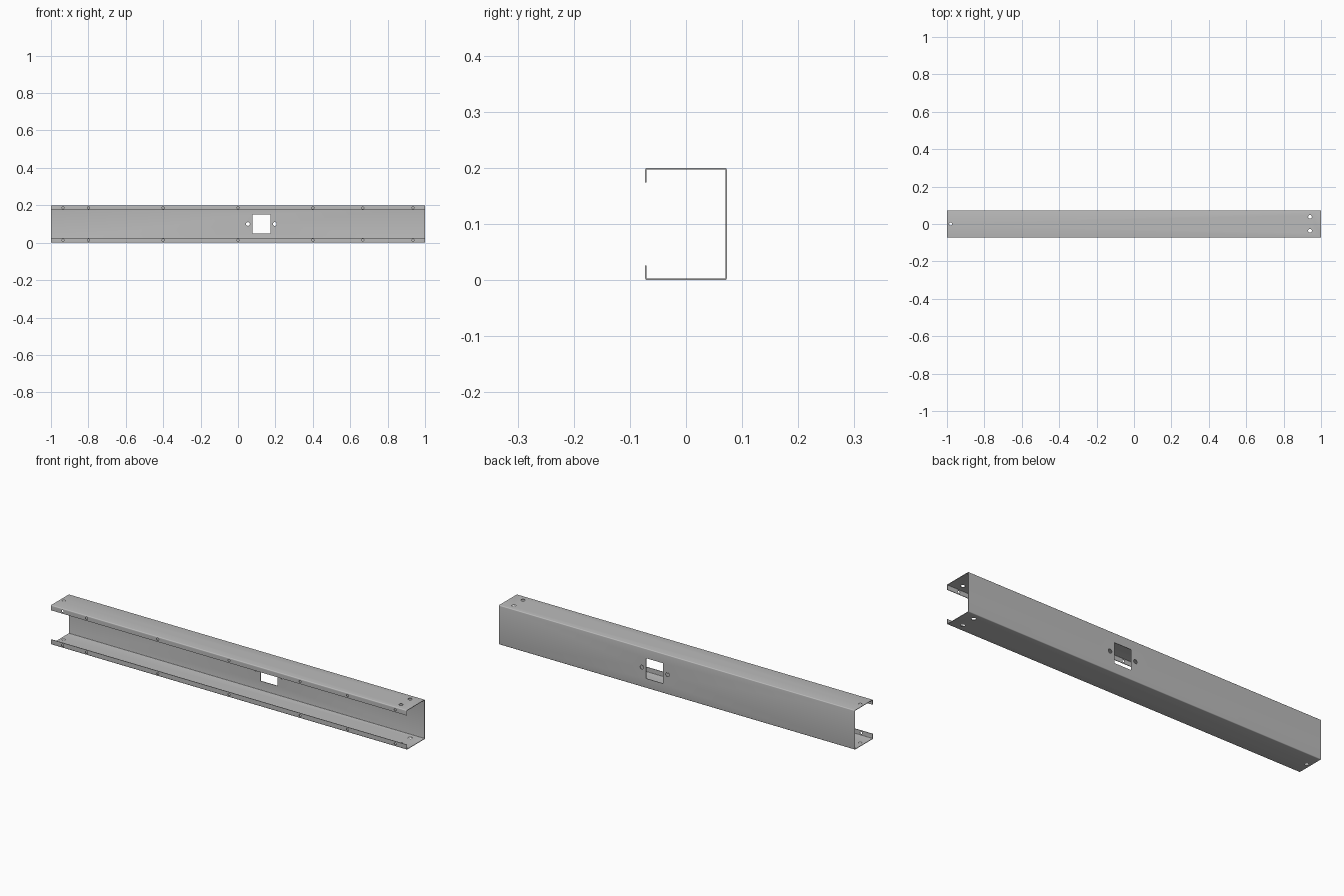
import bpy
import bmesh
from math import cos, sin, pi, radians
from mathutils import Matrix, Vector

if "Cube" in bpy.data.objects:
    bpy.data.objects.remove(bpy.data.objects["Cube"], do_unlink=True)

LENGTH, DEPTH, HEIGHT = 2.0, 0.146, 0.2
SHEET, LIP, BEND = 0.0026, 0.026, 0.003

steel = bpy.data.materials.new("grey_steel")
steel.use_nodes = True
GREY = (0.5, 0.5, 0.5, 1)
steel.diffuse_color = GREY
steel.node_tree.nodes["Principled BSDF"].inputs["Base Color"].default_value = GREY


def make_object(name, bm):
    mesh = bpy.data.meshes.new(name)
    bm.to_mesh(mesh)
    bm.free()
    obj = bpy.data.objects.new(name, mesh)
    bpy.context.collection.objects.link(obj)
    return obj


def bend(cy, cz, start):
    """Quarter-circle sheet bend, turning clockwise from the start angle."""
    steps = 4
    angles = [start - pi / 2 * i / steps for i in range(steps + 1)]
    return [(cy + BEND * cos(a), cz + BEND * sin(a)) for a in angles]


# Lipped channel: mid-surface profile from lower lip round to upper lip
half = DEPTH / 2 - SHEET / 2
low, high = SHEET / 2, HEIGHT - SHEET / 2
upper = [(-half, HEIGHT - LIP)]
upper += bend(-half + BEND, high - BEND, pi)
upper += bend(half - BEND, high - BEND, pi / 2)
profile = upper + [(y, HEIGHT - z) for y, z in reversed(upper)]

bm = bmesh.new()
rows = [[bm.verts.new((x, y, z)) for y, z in profile]
        for x in (-LENGTH / 2, LENGTH / 2)]
for i in range(len(profile) - 1):
    bm.faces.new((rows[0][i], rows[1][i], rows[1][i + 1], rows[0][i + 1]))
channel = make_object("lipped_channel", bm)
channel.data.materials.append(steel)
sheet = channel.modifiers.new("sheet_thickness", "SOLIDIFY")
sheet.thickness = SHEET
sheet.offset = 0
sheet.use_even_offset = True

# Punches for every hole, gathered in one cutter
bm = bmesh.new()


def punch(location, radius, length, axis):
    turn = Matrix.Rotation(radians(90), 4, "X") if axis == "Y" else Matrix()
    bmesh.ops.create_cone(bm, cap_ends=True, segments=24, radius1=radius,
                          radius2=radius, depth=length,
                          matrix=Matrix.Translation(Vector(location)) @ turn)


# Lip screw holes
for x in (-0.935, -0.8, -0.4, 0, 0.4, 0.667, 0.935):
    for z in (0.0135, HEIGHT - 0.0135):
        punch((x, -half, z), 0.006, 0.02, "Y")

# Flange holes, through top and bottom
for x, y, radius in ((-0.98, 0, 0.008), (0.941, 0.038, 0.01), (0.941, -0.036, 0.01)):
    punch((x, y, HEIGHT / 2), radius, HEIGHT * 2, "Z")

# Web window with a screw hole on each side
WINDOW_X = 0.125
for side in (-1, 1):
    punch((WINDOW_X + side * 0.072, half, HEIGHT / 2), 0.01, 0.02, "Y")
bmesh.ops.create_cube(bm, size=1, matrix=Matrix.Translation((WINDOW_X, half, HEIGHT / 2))
                      @ Matrix.Diagonal((0.096, 0.02, 0.103, 1)))
punches = make_object("hole_punches", bm)
punches.hide_render = True

cut = channel.modifiers.new("punched_holes", "BOOLEAN")
cut.operation = "DIFFERENCE"
cut.solver = "EXACT"
cut.object = punches

# Bake the modifiers, then drop the punches
bpy.ops.object.select_all(action="DESELECT")
bpy.context.view_layer.objects.active = channel
channel.select_set(True)
for modifier in list(channel.modifiers):
    bpy.ops.object.modifier_apply(modifier=modifier.name)
bpy.data.objects.remove(punches, do_unlink=True)
bpy.ops.object.shade_smooth_by_angle(angle=radians(30))
